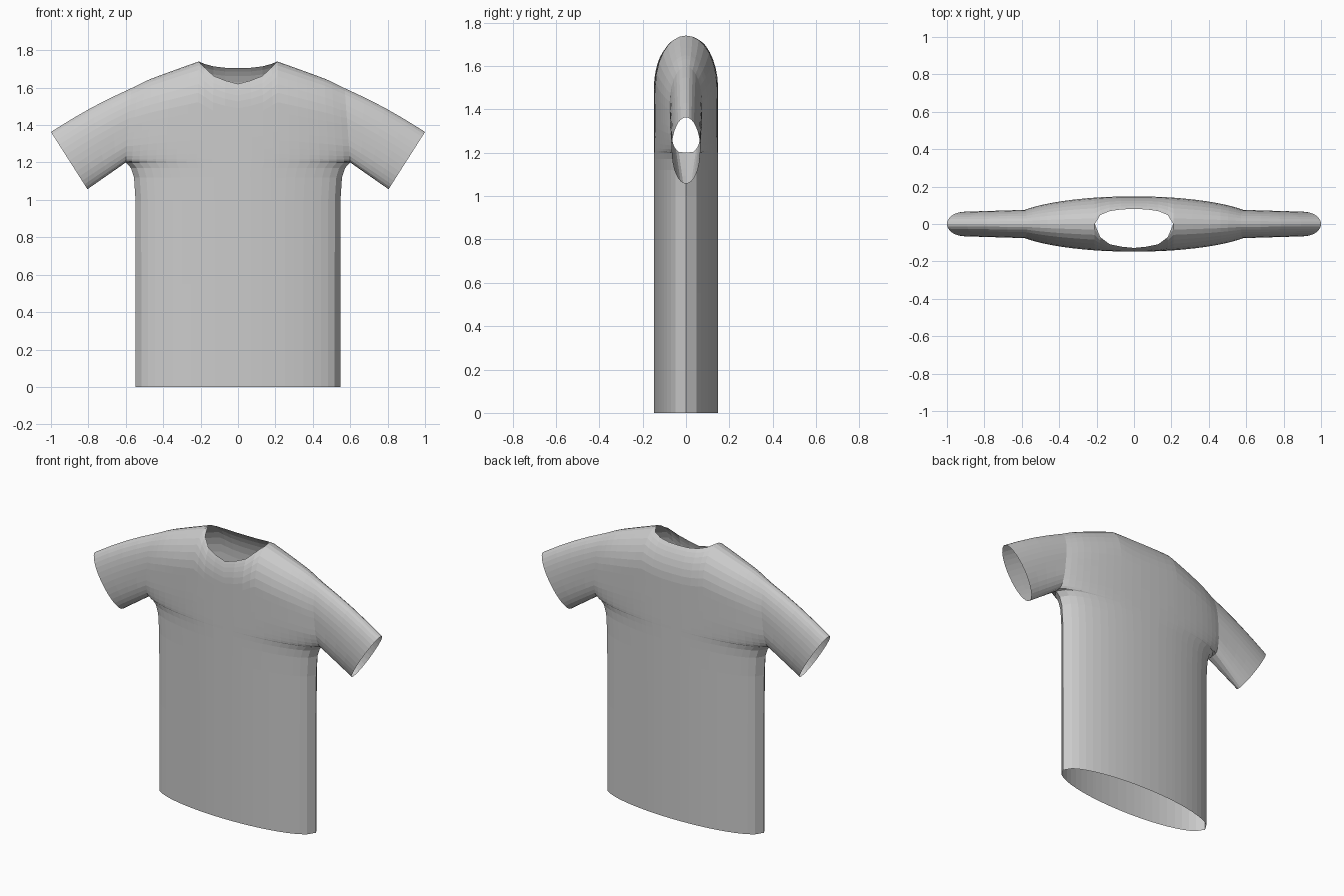
import bpy, bmesh, math

cube = bpy.data.objects.get("Cube")
if cube:
    bpy.data.objects.remove(cube, do_unlink=True)

DEPTH, UNDERARM, NECK = 0.148, 1.2, 0.21
SHOULDER = [(0, 1.745), (NECK, 1.74), (0.35, 1.69), (0.48, 1.642), (0.57, 1.597)]
FRONT_NECK = [(0, 1.62), (0.06, 1.635), (0.13, 1.662), (0.18, 1.71), (NECK, 1.74)]
COLUMNS = [0, 0.12, 0.23, 0.316, NECK / 0.57, 0.46, 0.55, 0.64, 0.73, 0.81, 0.88, 0.945, 1]
ROWS = 16


def along(points, x):
    """Linear interpolation through a list of points."""
    for (x0, y0), (x1, y1) in zip(points, points[1:]):
        if x <= x1:
            return y0 + (y1 - y0) * (x - x0) / (x1 - x0)
    return points[-1][1]


def neckline(x, side):
    if x >= NECK:
        return along(SHOULDER, x)
    if side < 0:
        return along(FRONT_NECK, x)
    return 1.705 + 0.035 * (x / NECK) ** 3


def chest(u, angle, side):
    """Point on the chest; angle runs from the underarm (0) to the shoulder (pi)."""
    f = (1 - math.cos(angle)) / 2
    x = u * (0.6 - 0.03 * f)
    z = UNDERARM + (neckline(x, side) - UNDERARM) * f
    width = 0.6 + 0.08 * math.sqrt(min(1, f / 0.25))
    drop = min(1, max(0, along(SHOULDER, x) - z) / (0.25 - 0.05 * u))
    y = DEPTH * math.sqrt(max(0, 1 - (x / width) ** 2)) * math.sqrt(1 - (1 - drop) ** 2)
    return x, side * y, z


def skirt(u, width, z, side):
    """Point on the straight lower body, an ellipse in section."""
    return width * u, side * DEPTH * math.sqrt(1 - u * u), z


def sleeve(t, angle, side):
    """Point between the armhole (t = 0) and the cuff (t = 1)."""
    a = chest(1, angle, side)
    f = (1 - math.cos(angle)) / 2
    cuff = (0.805 + 0.195 * f, side * 0.066 * math.sin(angle), 1.057 + 0.306 * f)
    p = [v + (w - v) * t for v, w in zip(a, cuff)]
    p[2] += 0.012 * f * math.sin(math.pi * t)
    return p


def add_grid(bm, grid, mirror, side):
    rows = [[bm.verts.new((mirror * x, y, z)) for x, y, z in row] for row in grid]
    for low, high in zip(rows, rows[1:]):
        for i in range(len(low) - 1):
            quad = [low[i], low[i + 1], high[i + 1], high[i]]
            bm.faces.new(quad if mirror * side < 0 else quad[::-1])


fabric = bpy.data.materials.new("light_grey_fabric")
fabric.use_nodes = True
fabric.diffuse_color = (0.6, 0.6, 0.6, 1)
fabric.node_tree.nodes["Principled BSDF"].inputs["Base Color"].default_value = (0.6, 0.6, 0.6, 1)

angles = [math.pi * k / ROWS for k in range(ROWS + 1)]
hem_rings = [(0.547, 0), (0.547, 0.55), (0.548, 1.0), (0.556, 1.12), (0.572, 1.17)]

bm = bmesh.new()
for mirror in (1, -1):
    for side in (-1, 1):
        # Lower body and chest
        body = [[skirt(u, w, z, side) for u in COLUMNS] for w, z in hem_rings]
        body += [[chest(u, a, side) for u in COLUMNS] for a in angles]
        add_grid(bm, body, mirror, side)
        # Sleeve
        add_grid(bm, [[sleeve(t / 4, a, side) for t in range(5)] for a in angles], mirror, side)

# Join the panels along the seams
bmesh.ops.remove_doubles(bm, verts=bm.verts, dist=0.0005)
bmesh.ops.dissolve_degenerate(bm, edges=bm.edges, dist=0.0005)

mesh = bpy.data.meshes.new("shirt")
bm.to_mesh(mesh)
bm.free()
mesh.materials.append(fabric)
shirt = bpy.data.objects.new("shirt", mesh)
bpy.context.collection.objects.link(shirt)
